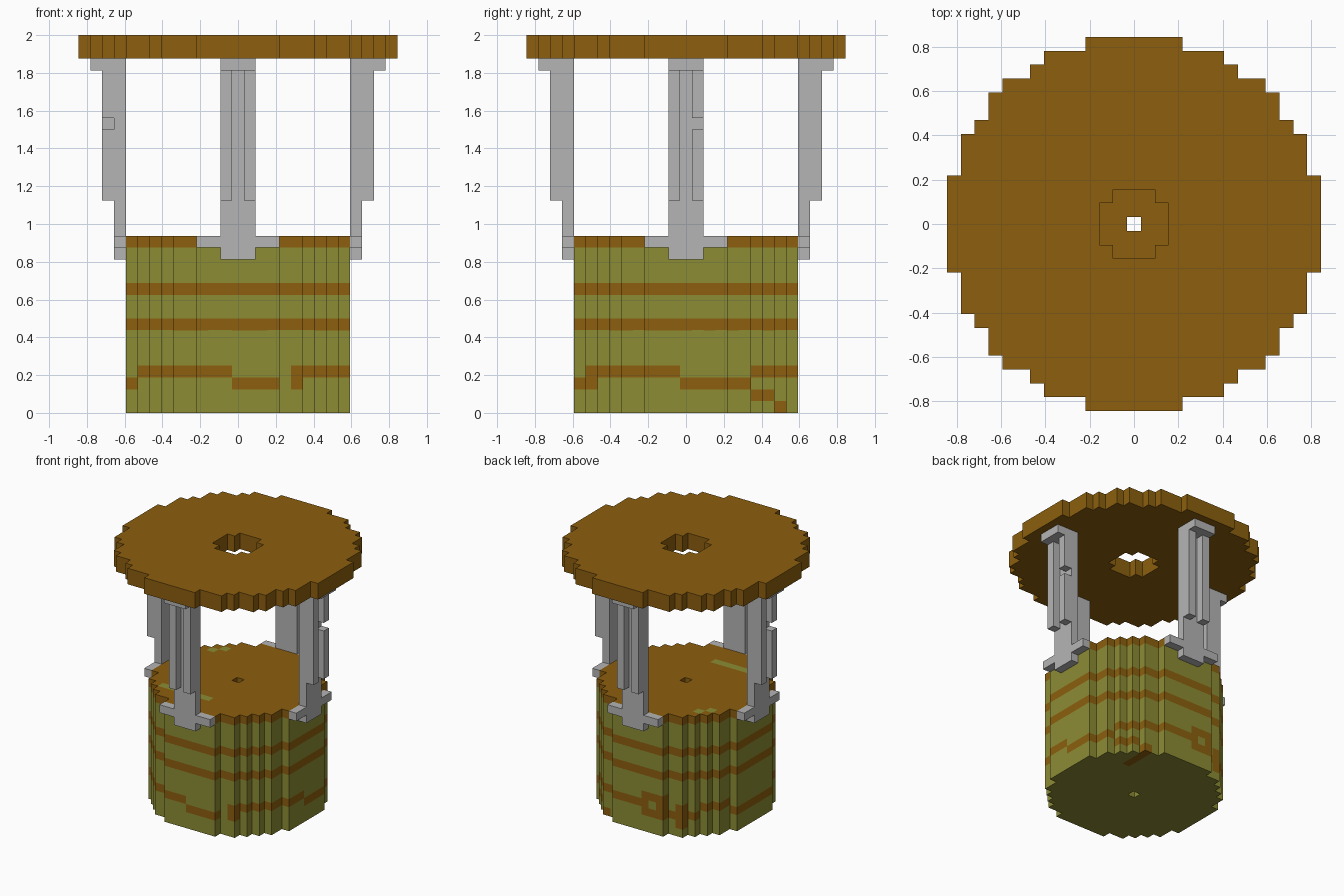
import bpy
import bmesh
import math
from mathutils import Vector

cube = bpy.data.objects.get("Cube")
if cube:
    bpy.data.objects.remove(cube, do_unlink=True)

U = 1 / 16  # edge of one block


def material(name, srgb):
    lin = [((c / 255 + 0.055) / 1.055) ** 2.4 for c in srgb]
    mat = bpy.data.materials.new(name)
    mat.use_nodes = True
    mat.diffuse_color = (*lin, 1)
    mat.node_tree.nodes["Principled BSDF"].inputs["Base Color"].default_value = (*lin, 1)
    return mat


WOOD = material("brown wood", (140, 95, 14))
MOSS = material("moss green", (140, 140, 53))
STONE = material("light grey stone", (181, 181, 181))


def block_part(name, cells, mats, pick=lambda i, j, k: 0):
    """Skin a set of grid blocks, colour each block by a rule, merge flat areas."""
    bm = bmesh.new()
    verts = {}
    for c in cells:
        for axis in range(3):
            for side in (-1, 1):
                n = [0, 0, 0]
                n[axis] = side
                if (c[0] + n[0], c[1] + n[1], c[2] + n[2]) in cells:
                    continue
                a, b = (axis + 1) % 3, (axis + 2) % 3
                loop = [(-1, -1), (1, -1), (1, 1), (-1, 1)][::side]
                corners = []
                for s, t in loop:
                    p = [2 * v for v in c]  # half-block units
                    p[axis] += side
                    p[a] += s
                    p[b] += t
                    p = tuple(p)
                    if p not in verts:
                        verts[p] = bm.verts.new(Vector((p[0], p[1], p[2] + 1)) * U / 2)
                    corners.append(verts[p])
                bm.faces.new(corners).material_index = pick(*c)
    bmesh.ops.dissolve_limit(bm, angle_limit=math.radians(1), verts=bm.verts[:],
                             edges=bm.edges[:], delimit={'MATERIAL'})
    mesh = bpy.data.meshes.new(name)
    bm.to_mesh(mesh)
    bm.free()
    for m in mats:
        mesh.materials.append(m)
    obj = bpy.data.objects.new(name, mesh)
    bpy.context.collection.objects.link(obj)
    return obj


def disc(half_widths, k0, k1):
    """Stepped round plate: half_widths[n] is the reach of row n from the centre."""
    r = len(half_widths) - 1
    return {(i, j, k) for j in range(-r, r + 1)
            for i in range(-half_widths[abs(j)], half_widths[abs(j)] + 1)
            for k in range(k0, k1)}


# Roof: round plate with a cross-shaped opening
roof = disc([13, 13, 13, 13, 12, 12, 12, 11, 10, 10, 9, 7, 6, 3], 30, 32)
roof -= disc([2, 2, 1], 30, 32)
block_part("roof", roof, [WOOD])

# Uneven lowest band: per side, (first column, last column, heights)
BAND = {
    "front": [(-9, -9, (2,)), (-8, -1, (3,)), (0, 3, (2,)), (5, 5, (2, 3)), (6, 9, (3,))],
    "right": [(-9, -9, (2,)), (-8, -8, (2, 3)), (-7, -1, (3,)), (0, 5, (2,)),
              (6, 7, (1, 3)), (8, 8, (0, 3)), (9, 9, (3,))],
    "back": [(-9, -6, (2,)), (-5, -5, (1, 2, 3)), (-4, -4, (2,)), (-3, -3, (2, 3, 4)),
             (-2, -2, (2, 4)), (-1, -1, (2, 3, 4)), (0, 4, (3,)), (5, 5, (0, 3)), (6, 6, (1, 3))],
    "left": [(-9, -4, (3,)), (-3, 3, (2,)), (4, 9, (3,))],
}
# Mossy patches in the top surface
TOP_MOSS = {(i, -6) for i in range(-6, 1)} | {(-7, 5), (-6, 6)}


def drum_colour(i, j, k):
    if k == 14:
        return 1 if (i, j) in TOP_MOSS else 0
    if k in (7, 10):
        return 0
    if max(abs(i), abs(j)) < 2:  # inside the centre hole
        return 1
    if abs(i) > abs(j):
        side, column = ("right" if i > 0 else "left"), j
    else:
        side, column = ("back" if j > 0 else "front"), i
    for lo, hi, heights in BAND[side]:
        if lo <= column <= hi and k in heights:
            return 0
    return 1


# Drum: stepped cylinder with bands and a narrow centre hole
drum = disc([9, 9, 9, 9, 8, 8, 7, 6, 5, 3], 0, 15) - disc([0], 0, 15)
block_part("drum", drum, [WOOD, MOSS], drum_colour)


def post_cells(notched):
    """Post on the +x side: back plate, foot bracket, two ribs and a cap."""
    cells = {(10, v, k) for v in (-1, 0, 1) for k in range(13, 30)}
    cells |= {(10, v, 14) for v in range(-3, 4)}
    cells |= {(11, v, k) for v in (-1, 1) for k in range(18, 30)}
    cells |= {(u, v, 29) for u in (11, 12) for v in (-1, 0, 1)}
    if notched:
        cells.discard((11, 1, 24))
    return cells


# Four posts, turned a quarter each; the side pair has a notch in one rib
for turn, side in enumerate(("left", "back", "right", "front")):
    cells = post_cells(turn % 2 == 0)
    for _ in range(turn):
        cells = {(-j, i, k) for i, j, k in cells}
    block_part(side + "_post", cells, [STONE])
